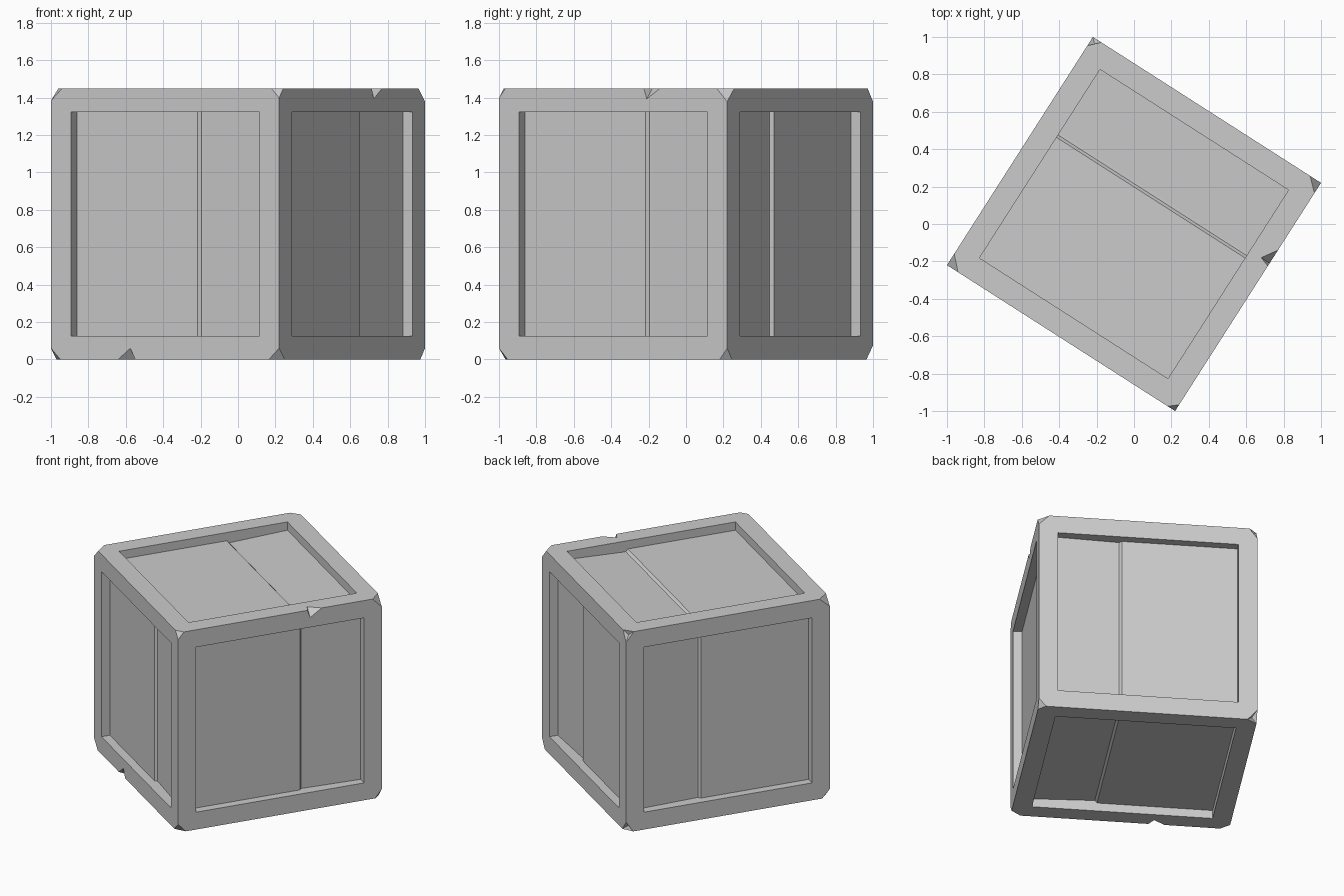
import bpy, bmesh, math
from mathutils import Vector

if "Cube" in bpy.data.objects:
    bpy.data.objects.remove(bpy.data.objects["Cube"])

H = 0.724            # half the crate's side
MARGIN, DEPTH = 0.178, 0.06
TURN = math.radians(-32.6)


def make_object(name, bm):
    mesh = bpy.data.meshes.new(name)
    bmesh.ops.recalc_face_normals(bm, faces=bm.faces[:])
    bm.to_mesh(mesh)
    bm.free()
    ob = bpy.data.objects.new(name, mesh)
    bpy.context.collection.objects.link(ob)
    ob.location.z = H
    ob.rotation_euler.z = TURN
    return ob


# Crate body: cube with a recessed panel on every side
bm = bmesh.new()
bmesh.ops.create_cube(bm, size=2 * H)
panels = bm.faces[:]
bmesh.ops.inset_individual(bm, faces=panels, thickness=MARGIN, depth=0)
bmesh.ops.inset_individual(bm, faces=panels, thickness=0, depth=0)
for f in panels:
    bmesh.ops.translate(bm, verts=f.verts[:], vec=-f.normal * DEPTH)

# Two V grooves split each panel into three planks
third = (H - MARGIN) / 3
for f in panels:
    n = f.normal.copy()
    centre = f.calc_center_median()
    across = Vector((0, 1, 0)) if abs(n.x) > 0.5 or n.z > 0.5 else Vector((1, 0, 0))
    faces = [f]
    for g in (-third, third):
        for off in (-0.015, 0, 0.015):
            edges = {e for q in faces for e in q.edges}
            verts = {v for q in faces for v in q.verts}
            res = bmesh.ops.bisect_plane(
                bm, geom=faces + list(edges) + list(verts), dist=1e-5,
                plane_co=centre + across * (g + off), plane_no=across)
            faces = [q for q in res['geom'] if isinstance(q, bmesh.types.BMFace)]
            if off == 0:
                middle = [v for v in res['geom_cut'] if isinstance(v, bmesh.types.BMVert)]
                keep = middle
        # sink the middle line once both shoulders are cut
        for v in keep:
            v.tag = True
    for v in {v for q in faces for v in q.verts if v.tag}:
        v.co -= n * 0.017
        v.tag = False
crate = make_object("crate_body", bm)

# Damage cutters: convex lumps at the corners and on two edges
bm = bmesh.new()


def lump(points):
    verts = [bm.verts.new(p) for p in points]
    res = bmesh.ops.convex_hull(bm, input=verts)
    loose = [v for v in res['geom_interior'] if isinstance(v, bmesh.types.BMVert)]
    bmesh.ops.delete(bm, geom=loose, context='VERTS')


# corner sign, chip length along each axis, depth of an extra gouge
corners = [
    ((-1, -1, 1), (0.07, 0.072, 0.065), 0),
    ((-1, 1, 1), (0.053, 0.055, 0.07), 0.032),
    ((1, 1, 1), (0.07, 0.065, 0.07), 0),
    ((1, -1, 1), (0.047, 0.04, 0.05), 0),
    ((-1, -1, -1), (0.06, 0.055, 0.06), 0),
    ((-1, 1, -1), (0.065, 0.05, 0.075), 0.034),
    ((1, 1, -1), (0.047, 0.047, 0.06), 0),
    ((1, -1, -1), (0.065, 0.055, 0.06), 0),
]
for sign, size, gouge in corners:
    s = Vector(sign)
    c = s * H
    pts = [c + s * 0.05]
    for i in range(3):
        p = c.copy()
        p[i] -= s[i] * size[i]
        pts.append(p)
    if gouge:
        pts.append(c - s * gouge)
    lump(pts)

# Edge notches: top of the right side, bottom of the front side
lump([(H, 0.297, H), (H, 0.196, H), (0.67, 0.215, H), (H, 0.214, H - 0.055),
      (H + 0.05, 0.235, H + 0.05)])
lump([(-0.297, -H, -H), (-0.19, -H, -H), (-0.22, -0.67, -H), (-0.22, -H, -H + 0.06),
      (-0.235, -H - 0.05, -H - 0.05)])
cutter = make_object("damage_cutter", bm)
cutter.hide_render = True

# Cut the damage and drop the helper
mod = crate.modifiers.new("damage", 'BOOLEAN')
mod.operation = 'DIFFERENCE'
mod.solver = 'EXACT'
mod.object = cutter
bpy.context.view_layer.objects.active = crate
crate.select_set(True)
bpy.ops.object.modifier_apply(modifier=mod.name)
bpy.data.objects.remove(cutter, do_unlink=True)
